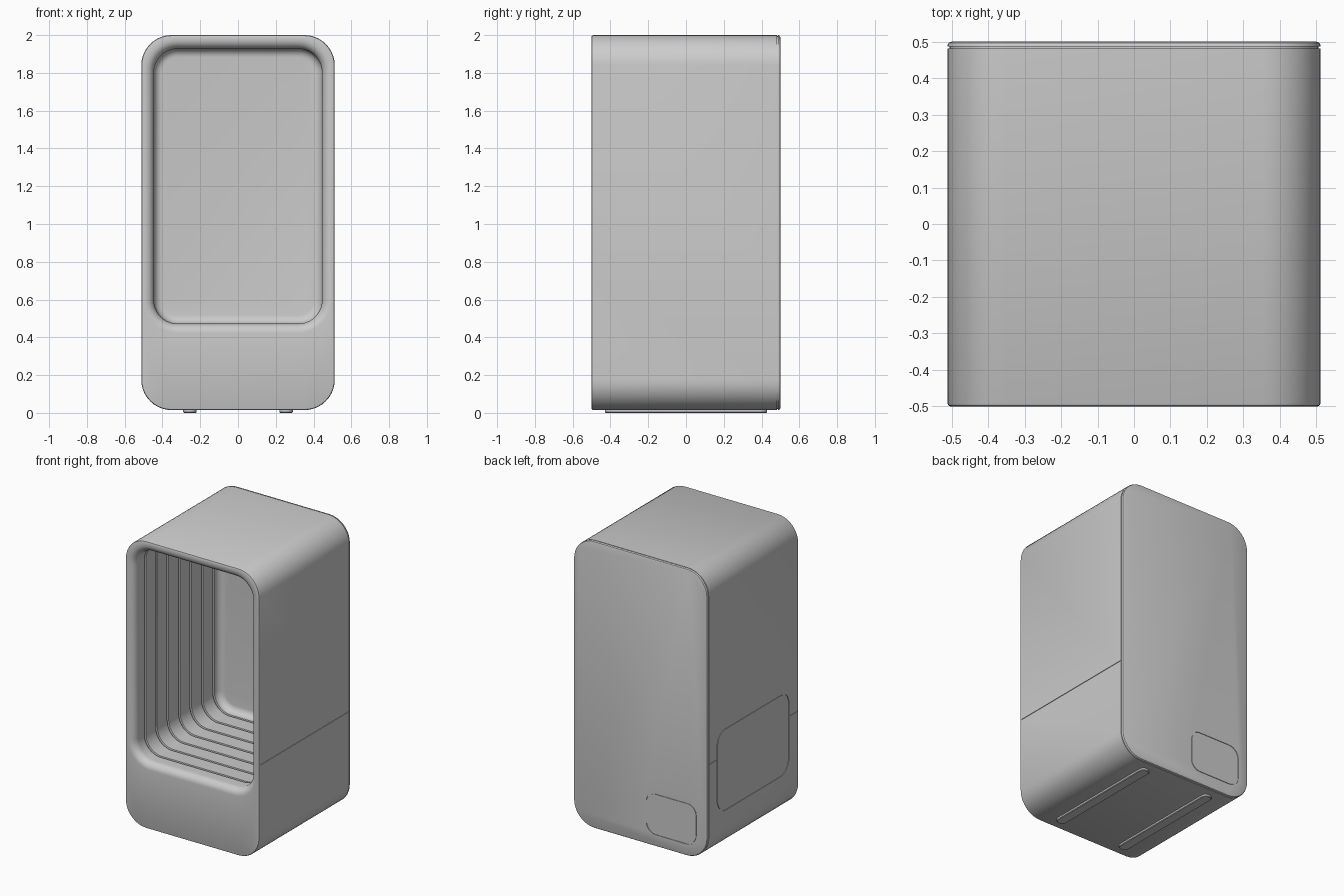
import bpy, bmesh, math

if "Cube" in bpy.data.objects:
    bpy.data.objects.remove(bpy.data.objects["Cube"])

SEG = 10  # segments per rounded corner


def outline(cu, cv, hu, hv, r):
    """Rounded rectangle as 2D points."""
    pts = []
    for k, (su, sv) in enumerate([(1, 1), (-1, 1), (-1, -1), (1, -1)]):
        for i in range(SEG + 1):
            a = math.pi / 2 * (k + i / SEG)
            pts.append((cu + su * (hu - r) + r * math.cos(a),
                        cv + sv * (hv - r) + r * math.sin(a)))
    return pts


def loft(name, rings, place, closed=False):
    """Skin a list of (outline, depth) rings; place maps (u, v, d) to xyz."""
    bm = bmesh.new()
    loops = [[bm.verts.new(place(u, v, d)) for u, v in pts] for pts, d in rings]
    n = len(loops[0])
    pairs = list(zip(loops, loops[1:]))
    if closed:
        pairs.append((loops[-1], loops[0]))
    else:
        bm.faces.new(loops[0])
        bm.faces.new(loops[-1])
    for a, b in pairs:
        for i in range(n):
            j = (i + 1) % n
            bm.faces.new((a[i], a[j], b[j], b[i]))
    bmesh.ops.recalc_face_normals(bm, faces=bm.faces)
    me = bpy.data.meshes.new(name)
    bm.to_mesh(me)
    bm.free()
    ob = bpy.data.objects.new(name, me)
    bpy.context.collection.objects.link(ob)
    return ob


def activate(ob):
    bpy.ops.object.select_all(action='DESELECT')
    ob.select_set(True)
    bpy.context.view_layer.objects.active = ob


def smooth(ob):
    activate(ob)
    bpy.ops.object.shade_smooth_by_angle(angle=math.radians(35))


def outer(inset, y):
    return outline(0, 1.0075, 0.512 - inset, 0.9925 - inset, 0.16 - inset), y


def cavity(grow, y):
    return outline(0, 1.2, 0.445 + grow, 0.728 + grow, 0.125 + grow), y


def front_xz(u, v, d):
    return (u, d, v)


def side_yz(u, v, d):
    return (d, u, v)


def flat_xy(u, v, d):
    return (u, v, d)


# Housing: back edge, back-panel groove, outer shell, front edge groove
rings = [outer(0.012, 0.5), outer(0.004, 0.497), outer(0, 0.491),
         outer(0, 0.487), outer(0.006, 0.487), outer(0.006, 0.482), outer(0, 0.482),
         outer(0, -0.492), outer(0.003, -0.498), outer(0.008, -0.5)]
# rounded lip rolling into the opening
LIP = 0.05
for i in range(9):
    a = math.pi / 2 * i / 8
    rings.append(cavity(LIP * (1 - math.sin(a)), -0.5 + LIP * (1 - math.cos(a))))
# grooved inner tunnel
for k in range(7):
    y = -0.38 + 0.125 * k
    rings += [cavity(0, y - 0.008), cavity(0.01, y - 0.006),
              cavity(0.01, y + 0.006), cavity(0, y + 0.008)]
# filleted inner back wall
for i in range(7):
    a = math.pi / 2 * i / 6
    rings.append(cavity(-0.045 * (1 - math.cos(a)), 0.385 + 0.045 * math.sin(a)))
housing = loft("housing", rings, front_xz)

# Fine seam cutters
W = 0.004


def seam_ring(cu, cv, hu, hv, r, at, place):
    spec = [(W, at - W), (W, at + 0.02), (-W, at + 0.02), (-W, at - W)]
    return loft("seam_cutter",
                [(outline(cu, cv, hu + g, hv + g, r + g), d) for g, d in spec],
                place, closed=True)


def seam_line(x, y0, y1, z):
    bpy.ops.mesh.primitive_cube_add(size=1, location=(x, (y0 + y1) / 2, z))
    ob = bpy.context.object
    ob.scale = (2 * W, y1 - y0, W)
    bpy.context.view_layer.update()
    return ob


cutters = [
    seam_ring(0, 0.58, 0.39, 0.28, 0.09, 0.512, lambda u, v, d: side_yz(u, v, -d)),  # side hatch
    seam_ring(-0.24, 0.24, 0.19, 0.14, 0.07, 0.5, front_xz),                          # back hatch
    seam_line(0.512, -0.485, 0.477, 0.68),                                            # right seam
    seam_line(-0.512, -0.485, -0.392, 0.68),                                          # left seams
    seam_line(-0.512, 0.392, 0.477, 0.68),
]
for c in cutters:
    activate(housing)
    m = housing.modifiers.new("seam", 'BOOLEAN')
    m.operation = 'DIFFERENCE'
    m.solver = 'EXACT'
    m.object = c
    bpy.ops.object.modifier_apply(modifier=m.name)
    bpy.data.objects.remove(c, do_unlink=True)
smooth(housing)

# Rubber foot strips
for side, s in (("left", -1), ("right", 1)):
    foot = loft(side + "_foot",
                [(outline(s * 0.255, 0, 0.035 - g, 0.43 - g, 0.034 - g), z)
                 for g, z in ((0, 0.02), (0, 0.004), (0.004, 0))], flat_xy)
    smooth(foot)
